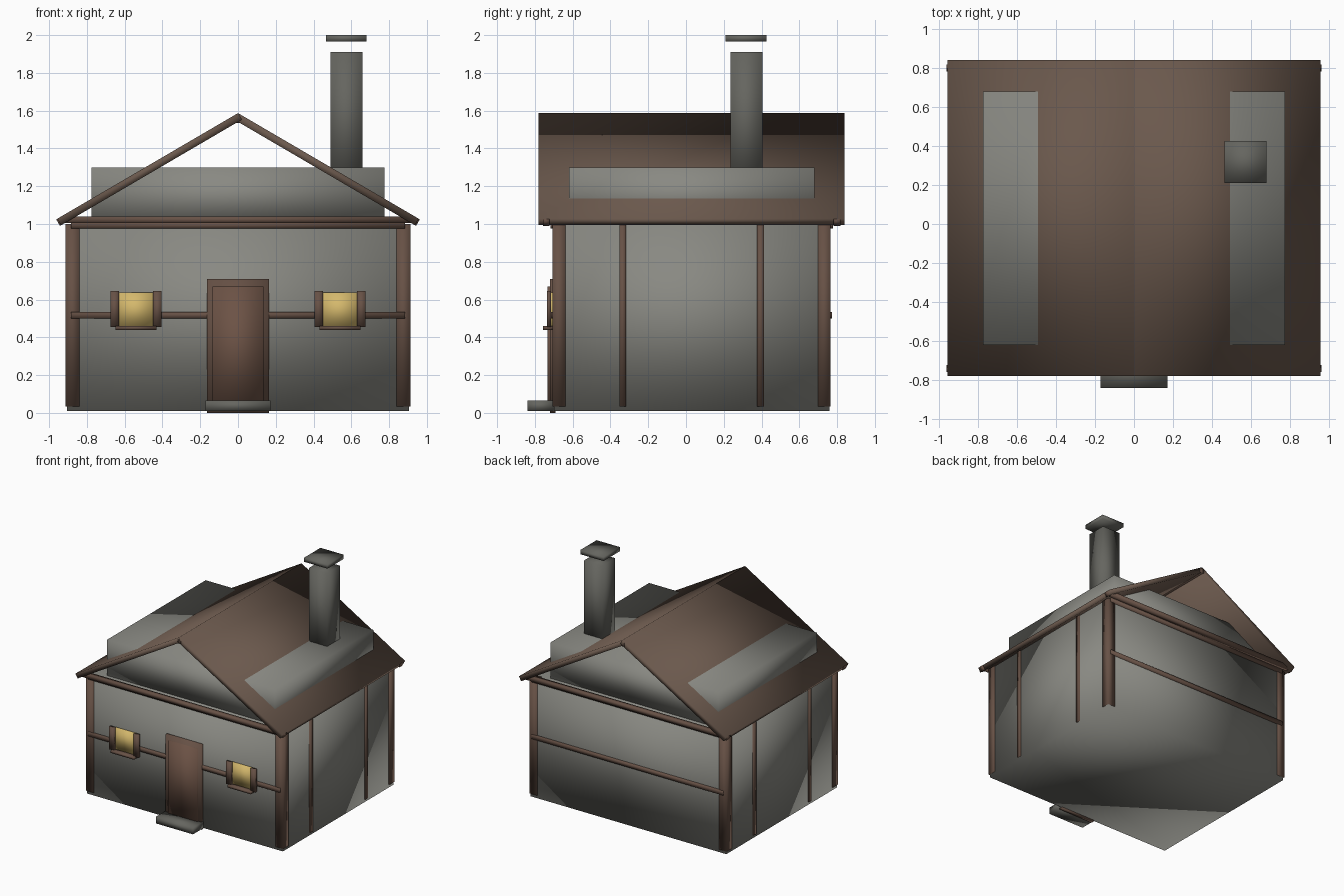
import bpy
import math
from mathutils import Matrix, Vector

if "Cube" in bpy.data.objects:
    bpy.data.objects.remove(bpy.data.objects["Cube"], do_unlink=True)


def material(name, rgb):
    m = bpy.data.materials.new(name)
    m.use_nodes = True
    colour = (*rgb, 1.0)
    m.diffuse_color = colour
    m.node_tree.nodes["Principled BSDF"].inputs["Base Color"].default_value = colour
    return m


PLASTER = material("grey plaster", (0.25, 0.25, 0.225))
STONE = material("dark stone", (0.13, 0.13, 0.115))
ROOF = material("brown roof", (0.145, 0.098, 0.073))
TIMBER = material("dark timber", (0.135, 0.082, 0.06))
DOOR = material("door wood", (0.15, 0.085, 0.06))
GLASS = material("yellow glass", (0.66, 0.48, 0.15))


def box(name, xs, ys, zs, mat, rotation=None):
    """Soft-shaded box spanning three ranges, optionally turned about its middle."""
    lo, hi = Vector((xs[0], ys[0], zs[0])), Vector((xs[1], ys[1], zs[1]))
    bpy.ops.mesh.primitive_cube_add(size=1)
    ob = bpy.context.object
    ob.name = name
    turn = rotation or Matrix()
    ob.data.transform(turn @ Matrix.Diagonal((*(hi - lo), 1)))
    ob.location = (lo + hi) / 2
    ob.data.materials.append(mat)
    ob.data.shade_smooth()
    return ob


MID_Y = 0.03          # the house sits a little behind the origin
FRONT, BACK = -0.70, 0.76
RIDGE, PITCH = 1.587, math.radians(30.3)
ENDS = {"front": -1, "back": 1}
SIDES = {"right": -1, "left": 1}

# Main walls and the attic block that pokes through the roof
box("walls", (-0.905, 0.905), (FRONT, BACK), (0.01, 1.0), PLASTER)
box("attic", (-0.775, 0.775), (-0.62, 0.68), (1.0, 1.3), PLASTER)


def sloped(name, side, ys, thick, length, mat):
    """Board lying in the roof slope, its upper edge at the ridge."""
    along = Vector((side * math.cos(PITCH), 0, -math.sin(PITCH)))
    down = Vector((-side * math.sin(PITCH), 0, -math.cos(PITCH)))
    c = Vector((0, 0, RIDGE)) + along * length / 2 + down * 0.02
    return box(name, (c.x - length / 2, c.x + length / 2), ys,
               (c.z - thick / 2, c.z + thick / 2), mat,
               Matrix.Rotation(side * PITCH, 4, "Y"))


# Roof slabs and the rafters within their ends
for side_name, side in SIDES.items():
    sloped(f"{side_name}_roof", side, (-0.78, 0.84), 0.04, 1.108, ROOF)
    for end_name, end in ENDS.items():
        y = MID_Y + end * 0.77
        sloped(f"{end_name}_{side_name}_rafter", side, (y - 0.018, y + 0.018),
               0.039, 1.115, TIMBER)
box("ridge_beam", (-0.02, 0.02), (-0.78, 0.84), (1.535, 1.575), TIMBER)

# Gable ties, wall plates and middle rails on both ends
for end_name, end in ENDS.items():
    y = MID_Y + end * 0.77
    box(f"{end_name}_tie", (-0.92, 0.92), (y - 0.018, y + 0.018), (1.005, 1.04), TIMBER)
    y = MID_Y + end * 0.73
    box(f"{end_name}_plate", (-0.885, 0.885), (y - 0.018, y + 0.018), (0.977, 1.01), TIMBER)
    box(f"{end_name}_rail", (-0.885, 0.885), (y - 0.014, y + 0.014), (0.5, 0.535), TIMBER)

# Corner posts and slimmer studs on the long sides
for side_name, side in SIDES.items():
    for end_name, end in ENDS.items():
        x, y = side * 0.876, MID_Y + end * 0.702
        box(f"{end_name}_{side_name}_post", (x - 0.036, x + 0.036),
            (y - 0.034, y + 0.034), (0.035, 1.0), TIMBER)
        x, y = side * 0.9, MID_Y + end * 0.365
        box(f"{end_name}_{side_name}_stud", (x - 0.014, x + 0.014),
            (y - 0.018, y + 0.018), (0.035, 1.0), TIMBER)

# Door and step
box("door_frame", (-0.165, 0.165), (-0.72, -0.69), (0.0, 0.71), TIMBER)
box("door", (-0.135, 0.135), (-0.732, -0.70), (0.03, 0.67), DOOR)
box("door_step", (-0.172, 0.172), (-0.84, -0.70), (0.01, 0.065), STONE)

# Windows with shutters and sills
for side_name, side in SIDES.items():
    x = side * 0.54
    box(f"{side_name}_window", (x - 0.1, x + 0.1), (-0.717, -0.69), (0.455, 0.637), GLASS)
    box(f"{side_name}_sill", (x - 0.108, x + 0.108), (-0.757, -0.70), (0.44, 0.46), TIMBER)
    for edge in (-1, 1):
        sx = x + edge * 0.113
        box(f"{side_name}_shutter", (sx - 0.023, sx + 0.023), (-0.736, -0.716),
            (0.455, 0.645), TIMBER)

# Chimney with a raised cap
box("chimney", (0.49, 0.66), (0.235, 0.405), (1.2, 1.91), STONE)
box("chimney_cap", (0.465, 0.68), (0.21, 0.425), (1.965, 2.0), STONE)
